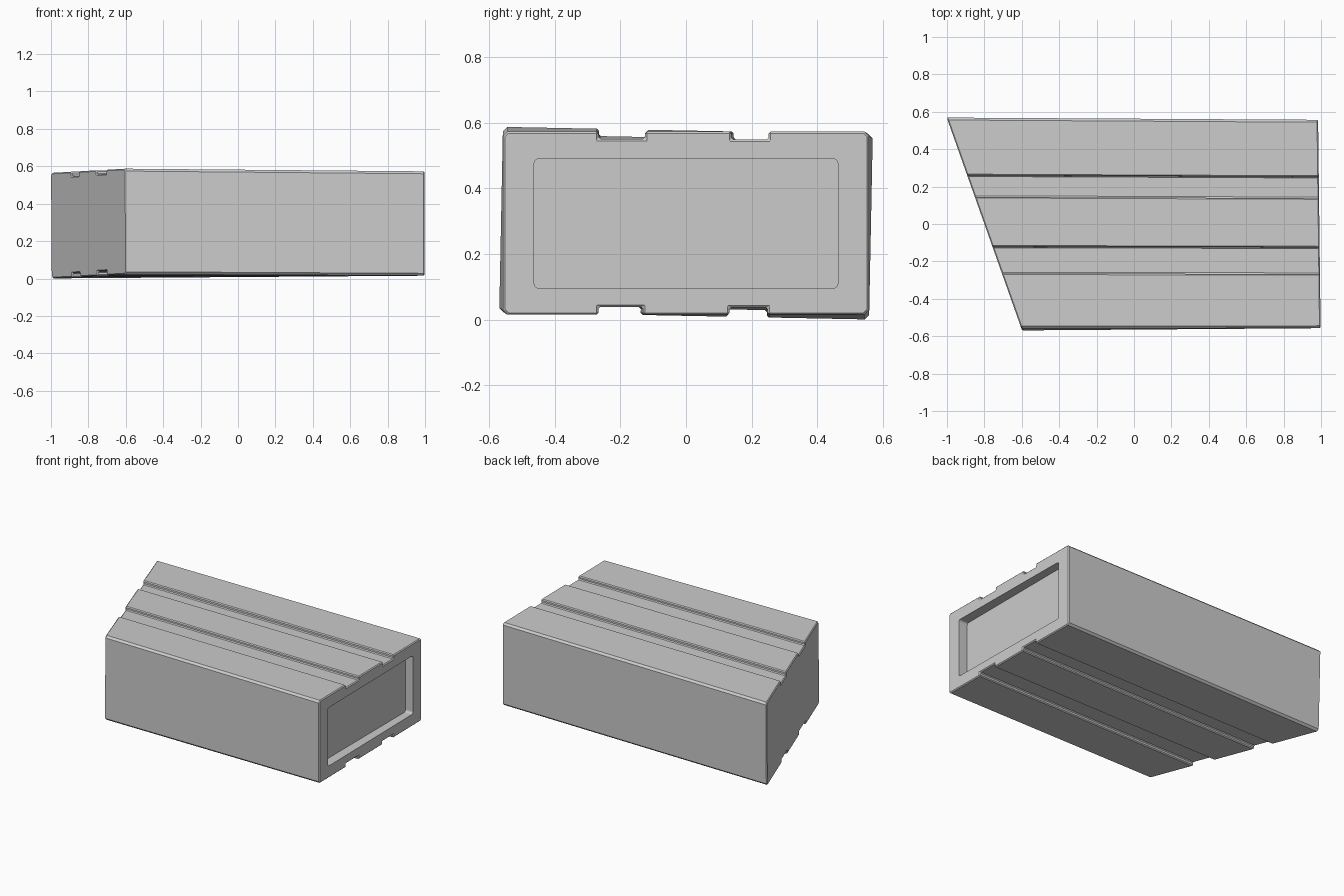
import bpy, bmesh
from math import sin, cos

if "Cube" in bpy.data.objects:
    bpy.data.objects.remove(bpy.data.objects["Cube"])

ZC = 0.294   # mid height of the block
C = 0.013    # corner chamfer

# Cross-section (y, z): chamfered rectangle with two grooves above and below
profile = [
    (-0.557, 0.015 + C), (-0.557 + C, 0.015),
    (-0.267, 0.015), (-0.267, 0.039), (-0.131, 0.039), (-0.131, 0.015),
    (0.132, 0.015), (0.132, 0.037), (0.249, 0.037), (0.249, 0.015),
    (0.557 - C, 0.015), (0.557, 0.015 + C),
    (0.557, 0.573 - C), (0.557 - C, 0.573),
    (0.252, 0.573), (0.252, 0.549), (0.138, 0.549), (0.138, 0.573),
    (-0.125, 0.573), (-0.125, 0.551), (-0.267, 0.551), (-0.267, 0.573),
    (-0.557 + C, 0.573), (-0.557, 0.573 - C),
]


def mesh_object(name, bm):
    bmesh.ops.recalc_face_normals(bm, faces=bm.faces)
    me = bpy.data.meshes.new(name)
    bm.to_mesh(me)
    bm.free()
    ob = bpy.data.objects.new(name, me)
    bpy.context.collection.objects.link(ob)
    return ob


def section(bm, x_mid, slope, twist, scale):
    """Add one end of the block, slanted in plan and slightly twisted."""
    ring = []
    for y, z in profile:
        dy, dz = y * scale, (z - ZC) * scale
        yy = dy * cos(twist) - dz * sin(twist)
        zz = dy * sin(twist) + dz * cos(twist)
        ring.append(bm.verts.new((x_mid + slope * yy, yy, ZC + zz)))
    bm.faces.new(ring)
    return ring


# Grooved block with a slanted, slightly twisted left end
bm = bmesh.new()
left = section(bm, -0.8, -0.354, -0.02, 1.012)
right = section(bm, 0.991, -0.012, 0.0, 1.0)
n = len(profile)
for i in range(n):
    j = (i + 1) % n
    bm.faces.new((left[i], left[j], right[j], right[i]))
block = mesh_object("grooved_block", bm)
bev = block.modifiers.new("edge_chamfer", "BEVEL")
bev.width = 0.006
bev.segments = 1
bev.limit_method = 'ANGLE'
bev.angle_limit = 1.05

# Recess cutter for the right end, with rounded corners
bm = bmesh.new()
bmesh.ops.create_cube(bm, size=1)
for v in bm.verts:
    v.co = (1.03 + v.co.x * 0.2, v.co.y * 0.926, 0.293 + v.co.z * 0.394)
edges = [e for e in bm.edges if abs(e.verts[0].co.x - e.verts[1].co.x) > 0.1]
bmesh.ops.bevel(bm, geom=edges, offset=0.014, segments=3, profile=0.5,
                affect='EDGES')
cutter = mesh_object("recess_cutter", bm)
cutter.hide_render = True
cutter.display_type = 'WIRE'
cut = block.modifiers.new("end_recess", "BOOLEAN")
cut.operation = 'DIFFERENCE'
cut.solver = 'EXACT'
cut.object = cutter
